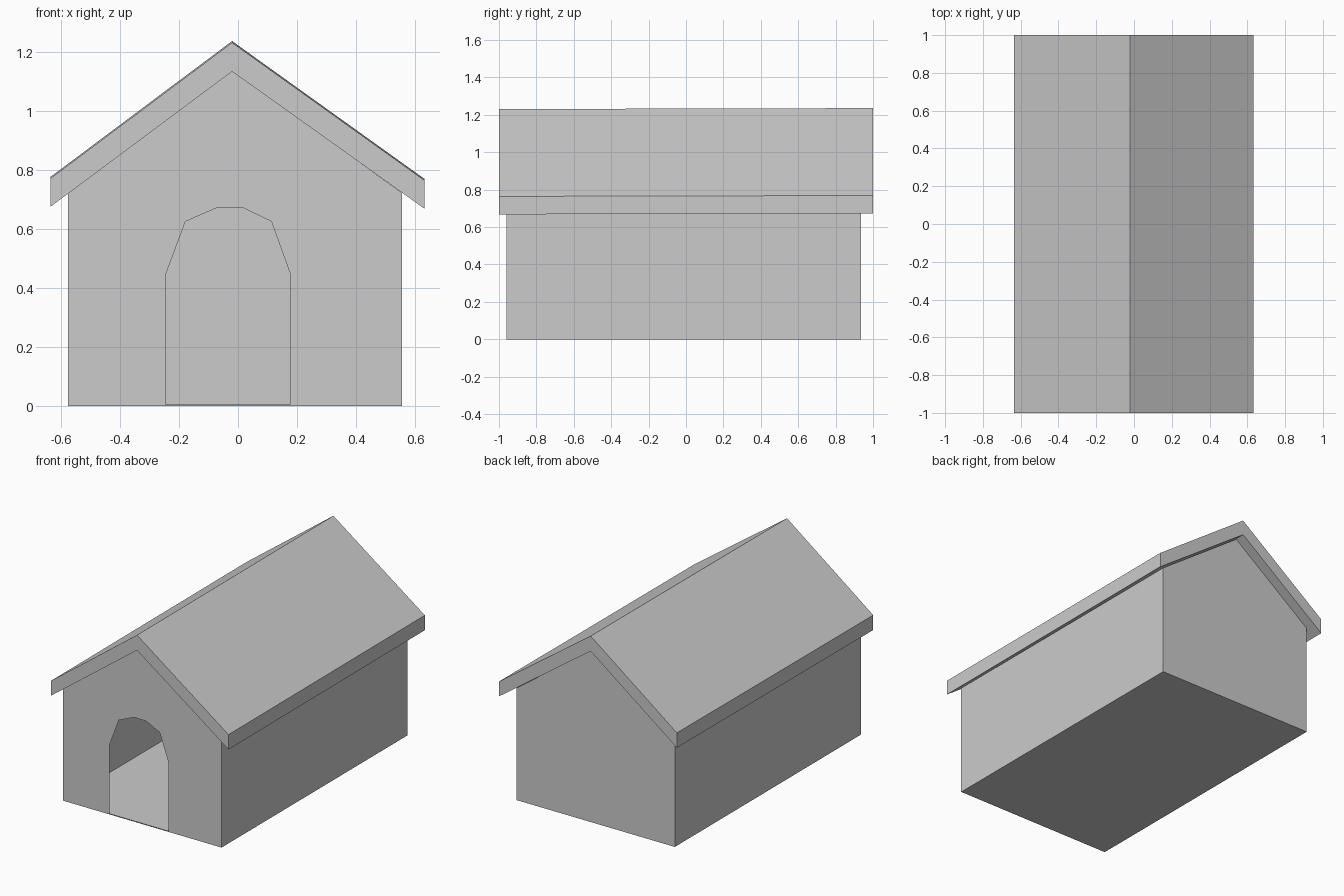
import bpy, bmesh

if "Cube" in bpy.data.objects:
    bpy.data.objects.remove(bpy.data.objects["Cube"])

FRONT, BACK = -0.96, 0.935   # wall ends along y


def finish(name, bm):
    bmesh.ops.recalc_face_normals(bm, faces=bm.faces)
    mesh = bpy.data.meshes.new(name)
    bm.to_mesh(mesh)
    bm.free()
    obj = bpy.data.objects.new(name, mesh)
    bpy.context.collection.objects.link(obj)
    return obj


def ring(bm, profile, y, lift=0.0):
    return [bm.verts.new((x, y, z + lift)) for x, z in profile]


def loop_edges(bm, verts):
    return [bm.edges.new((a, b)) for a, b in zip(verts, verts[1:] + verts[:1])]


def prism_sides(bm, a, b, skip=()):
    n = len(a)
    for i in range(n):
        if i not in skip:
            j = (i + 1) % n
            bm.faces.new((a[i], a[j], b[j], b[i]))


# Thin-walled house: floor, side walls, closed back and a front with a doorway
gable = [(-0.575, 0), (0.555, 0), (0.555, 0.722), (-0.02, 1.135), (-0.575, 0.72)]
door = [(-0.245, 0.005), (0.176, 0.005), (0.176, 0.45), (0.113, 0.625),
        (0.015, 0.672), (-0.07, 0.672), (-0.178, 0.625), (-0.245, 0.445)]
bm = bmesh.new()
front = ring(bm, gable, FRONT)
back = ring(bm, gable, BACK, 0)
outline = loop_edges(bm, front) + loop_edges(bm, ring(bm, door, FRONT))
bmesh.ops.triangle_fill(bm, edges=outline, use_beauty=True, normal=(0, -1, 0))
bm.faces.new(back)
prism_sides(bm, front, back, skip=(2, 3))   # the roof closes the top
finish("house_walls", bm)

# Chevron roof slab, rising very slightly towards the back
chevron = [(-0.635, 0.675), (-0.02, 1.133), (0.632, 0.668),
           (0.632, 0.764), (-0.02, 1.231), (-0.635, 0.771)]
bm = bmesh.new()
front = ring(bm, chevron, -1.0)
back = ring(bm, chevron, 1.0, 0.005)
for r in (front, back):
    bm.faces.new((r[0], r[1], r[4], r[5]))
    bm.faces.new((r[1], r[2], r[3], r[4]))
prism_sides(bm, front, back)
finish("roof", bm)
